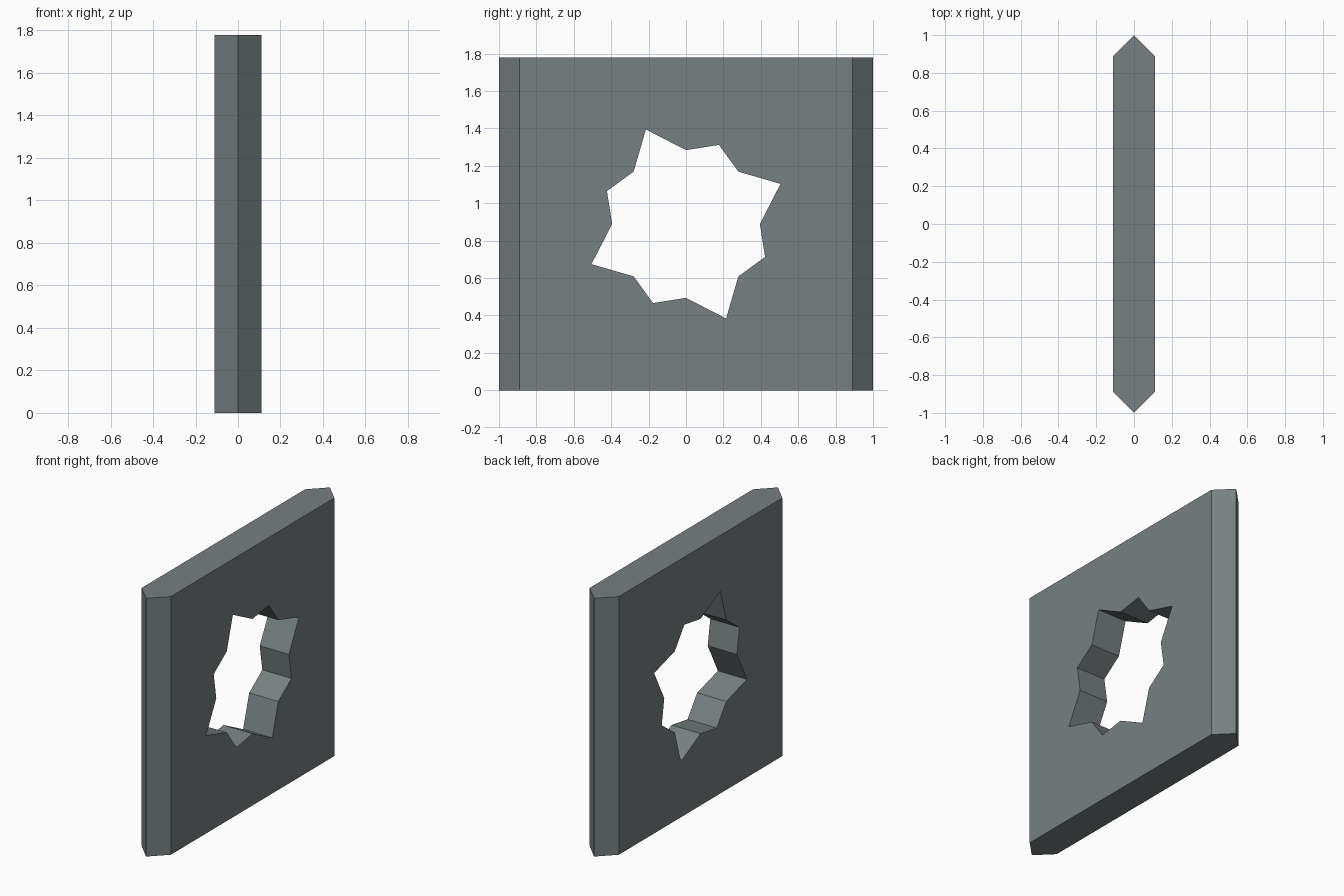
import bpy, bmesh, math

if "Cube" in bpy.data.objects:
    bpy.data.objects.remove(bpy.data.objects["Cube"])

H = 1.778          # slab height
T = 0.111          # half thickness

stone = bpy.data.materials.new("slate grey")
stone.diffuse_color = (0.185, 0.215, 0.218, 1)
stone.use_nodes = True
stone.node_tree.nodes["Principled BSDF"].inputs["Base Color"].default_value = stone.diffuse_color


def prism(name, points, offset):
    """Extrude a flat outline along an offset vector."""
    bm = bmesh.new()
    face = bm.faces.new([bm.verts.new(p) for p in points])
    ext = bmesh.ops.extrude_face_region(bm, geom=[face])
    bmesh.ops.translate(bm, vec=offset, verts=[g for g in ext["geom"] if isinstance(g, bmesh.types.BMVert)])
    bmesh.ops.recalc_face_normals(bm, faces=bm.faces)
    me = bpy.data.meshes.new(name)
    bm.to_mesh(me)
    bm.free()
    me.materials.append(stone)
    ob = bpy.data.objects.new(name, me)
    bpy.context.collection.objects.link(ob)
    return ob


# Slab with pointed side edges
outline = [(0, -1), (T, -0.889), (T, 0.889), (0, 1), (-T, 0.889), (-T, -0.889)]
slab = prism("wall_slab", [(x, y, 0) for x, y in outline], (0, 0, H))

# Jagged star opening: long and short spikes alternate around an octagon
star = []
for k in range(4):
    for deg, r in ((0, 0.395), (23, 0.549), (45, 0.396), (67.4, 0.458)):
        a = math.radians(deg + 90 * k)
        star.append((-0.3, r * math.cos(a), H / 2 + r * math.sin(a)))
cutter = prism("opening_cutter", star, (0.6, 0, 0))
cutter.hide_render = True

# Cut the opening, then remove the helper
mod = slab.modifiers.new("opening", "BOOLEAN")
mod.operation = "DIFFERENCE"
mod.solver = "EXACT"
mod.object = cutter
bpy.context.view_layer.objects.active = slab
bpy.ops.object.modifier_apply(modifier=mod.name)
bpy.data.objects.remove(cutter)
